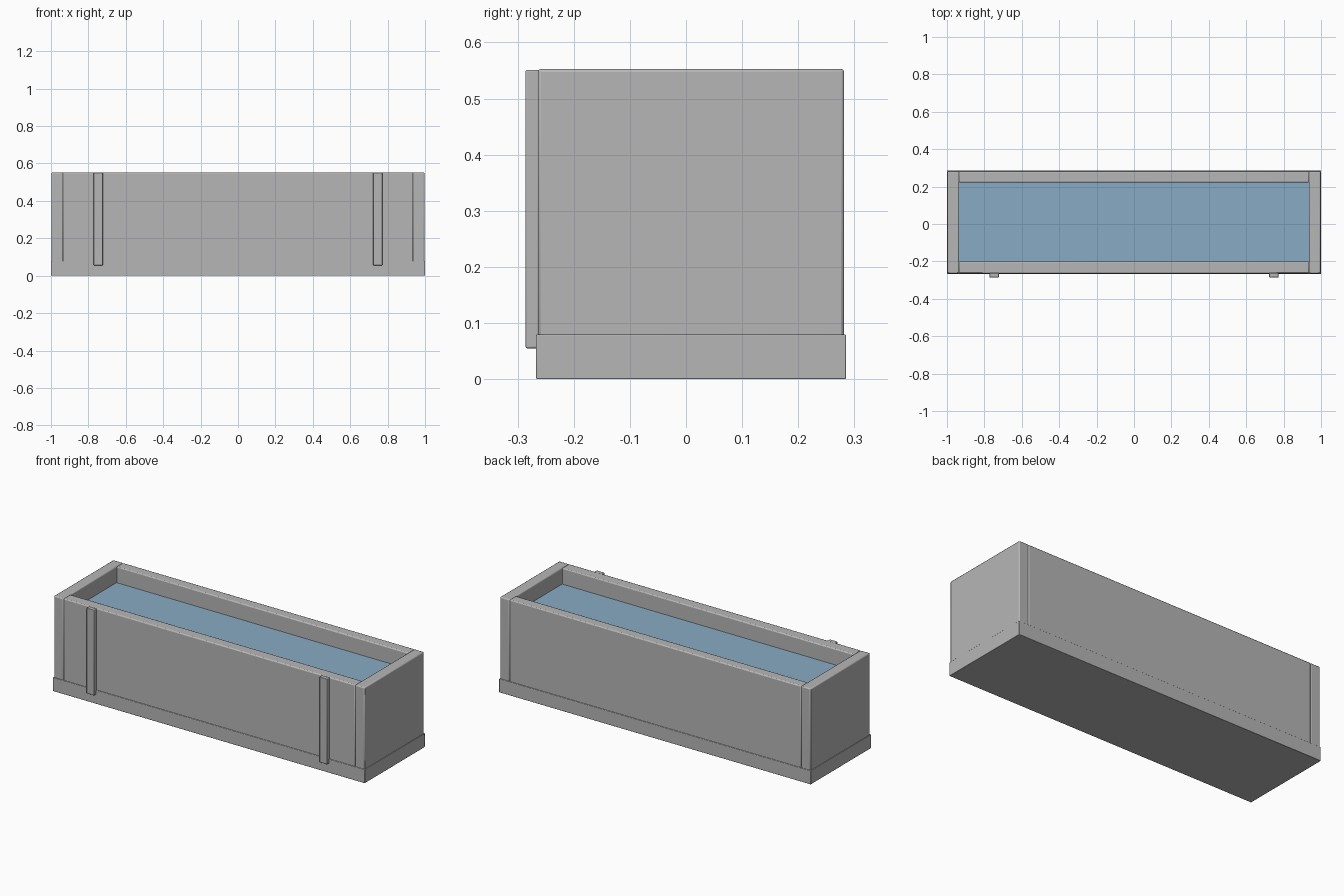
import bpy
import math

cube = bpy.data.objects.get("Cube")
if cube:
    bpy.data.objects.remove(cube, do_unlink=True)


def material(name, rgb):
    m = bpy.data.materials.new(name)
    m.use_nodes = True
    m.diffuse_color = (*rgb, 1)
    m.node_tree.nodes["Principled BSDF"].inputs["Base Color"].default_value = (*rgb, 1)
    return m


stone = material("grey stone", (0.47, 0.47, 0.47))
blue = material("water blue", (0.25, 0.41, 0.55))


def box(name, x, y, z, mat, bevel=0.0):
    """Box from (min, max) ranges, with optional softened edges."""
    bpy.ops.mesh.primitive_cube_add(size=1)
    ob = bpy.context.object
    ob.name = name
    ob.location = [(r[0] + r[1]) / 2 for r in (x, y, z)]
    ob.scale = [r[1] - r[0] for r in (x, y, z)]
    bpy.ops.object.transform_apply(location=True, rotation=False, scale=True)
    ob.data.materials.append(mat)
    if bevel:
        mod = ob.modifiers.new("soft edges", "BEVEL")
        mod.width = bevel
        mod.segments = 2
        bpy.ops.object.shade_smooth_by_angle(angle=math.radians(30))
    return ob


FRONT, BACK, TOP = -0.264, 0.282, 0.553
INNER_X, INNER_FRONT, INNER_BACK = 0.935, -0.2, 0.222

# Slightly wider base
box("base", (-1, 1), (-0.267, 0.285), (0, 0.08), stone, 0.002)

# Long walls
long_x = (-INNER_X - 0.001, INNER_X + 0.001)
box("front_wall", long_x, (FRONT, INNER_FRONT), (0.07, TOP), stone, 0.006)
box("back_wall", long_x, (INNER_BACK, BACK), (0.07, TOP), stone, 0.006)

# End walls and front straps, one of each per side
for side, s in (("left", 1), ("right", -1)):
    box(side + "_end_wall", sorted((s * INNER_X, s * 0.997)),
        (FRONT, BACK), (0.07, TOP), stone, 0.006)
    box(side + "_strap", sorted((s * 0.723, s * 0.772)),
        (-0.286, -0.262), (0.055, 0.551), stone, 0.003)

# Water surface
box("water", (-0.94, 0.94), (-0.205, 0.227), (0.445, 0.46), blue)
